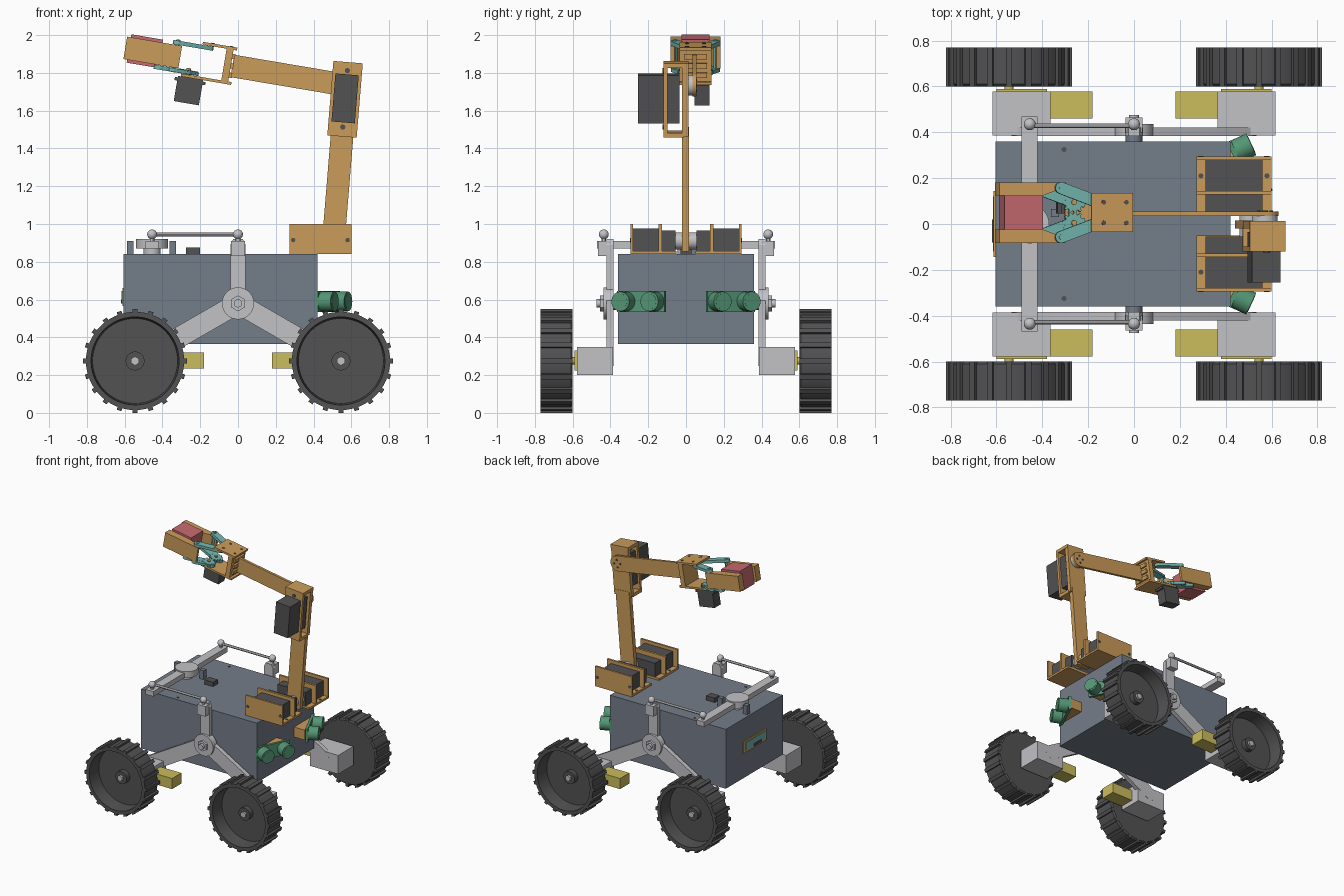
import bpy, bmesh, math
from mathutils import Matrix, Vector

if "Cube" in bpy.data.objects:
    bpy.data.objects.remove(bpy.data.objects["Cube"])


def material(name, r, g, b):
    lin = [((c / 255 + 0.055) / 1.055) ** 2.4 for c in (r, g, b)]
    m = bpy.data.materials.new(name)
    m.diffuse_color = (*lin, 1)
    m.use_nodes = True
    m.node_tree.nodes["Principled BSDF"].inputs["Base Color"].default_value = m.diffuse_color
    return m


BODY = material("slate", 116, 125, 138)
METAL = material("light_grey", 194, 194, 198)
ORANGE = material("orange_plastic", 203, 156, 90)
DARK = material("charcoal", 82, 82, 84)
YELLOW = material("yellow", 203, 188, 92)
GREEN = material("green", 84, 150, 116)
TEAL = material("teal", 116, 182, 176)
RED = material("red", 198, 106, 112)
rounded = []


def finish(name, bm, mat, M=None, smooth=False):
    if M is not None:
        bm.transform(M)
    bmesh.ops.recalc_face_normals(bm, faces=bm.faces)
    me = bpy.data.meshes.new(name)
    bm.to_mesh(me)
    bm.free()
    ob = bpy.data.objects.new(name, me)
    me.materials.append(mat)
    bpy.context.collection.objects.link(ob)
    if smooth:
        rounded.append(ob)
    return ob


def box(name, lo, hi, mat, M=None):
    bm = bmesh.new()
    bmesh.ops.create_cube(bm, size=1)
    for v in bm.verts:
        v.co = [(a + b) / 2 + c * (b - a) for a, b, c in zip(lo, hi, v.co)]
    return finish(name, bm, mat, M)


def cyl(name, p, q, r, mat, n=32, M=None):
    p, q = Vector(p), Vector(q)
    bm = bmesh.new()
    bmesh.ops.create_cone(bm, cap_ends=True, segments=n, radius1=r, radius2=r, depth=(q - p).length)
    bm.transform(Matrix.Translation((p + q) / 2) @ (q - p).to_track_quat('Z', 'Y').to_matrix().to_4x4())
    return finish(name, bm, mat, M, n > 8)


def ball(name, p, r, mat):
    bm = bmesh.new()
    bmesh.ops.create_uvsphere(bm, u_segments=20, v_segments=12, radius=r)
    return finish(name, bm, mat, Matrix.Translation(p), True)


def prism(name, pts, z0, z1, mat, M=None, smooth=False):
    bm = bmesh.new()
    f = bm.faces.new([bm.verts.new((x, y, z0)) for x, y in pts])
    ext = bmesh.ops.extrude_face_region(bm, geom=[f])
    bmesh.ops.translate(bm, vec=(0, 0, z1 - z0), verts=[v for v in ext['geom'] if isinstance(v, bmesh.types.BMVert)])
    return finish(name, bm, mat, M, smooth)


def link(name, p, q, r, z0, z1, mat, M=None):
    # flat bar with round ends
    a = math.atan2(q[1] - p[1], q[0] - p[0])
    pts = []
    for c, s in ((q, a - math.pi / 2), (p, a + math.pi / 2)):
        pts += [(c[0] + r * math.cos(s + i * math.pi / 10), c[1] + r * math.sin(s + i * math.pi / 10)) for i in range(11)]
    return prism(name, pts, z0, z1, mat, M, True)


def wheel(x, s):
    # cup shaped wheel, open to the outside
    prof = [(0.001, .60), (.25, .60), (.26, .61), (.26, .77), (.233, .77), (.225, .66), (.06, .66), (.001, .66)]
    bm = bmesh.new()
    n = 60
    rings = [[bm.verts.new((r * math.cos(t * 2 * math.pi / n), y * s, r * math.sin(t * 2 * math.pi / n)))
              for t in range(n)] for r, y in prof]
    for a, b in zip(rings, rings[1:]):
        for i in range(n):
            bm.faces.new((a[i], a[(i + 1) % n], b[(i + 1) % n], b[i]))
    finish("wheel", bm, DARK, Matrix.Translation((x, 0, .275)), True)
    y0, y1 = sorted((.60 * s, .77 * s))
    for i in range(20):
        M = Matrix.Translation((x, 0, .275)) @ Matrix.Rotation(i * math.pi / 10, 4, 'Y')
        box("wheel_tread", (-.013, y0, -.275), (.013, y1, -.25), DARK, M)
    cyl("wheel_hub", (x, .65 * s, .275), (x, .70 * s, .275), .05, DARK)
    cyl("axle_nut", (x, .69 * s, .275), (x, .715 * s, .275), .024, METAL, 6)
    cyl("axle", (x, .57 * s, .275), (x, .61 * s, .275), .02, YELLOW, 16)


# main body
box("body", (-.605, -.36, .365), (.42, .36, .84), BODY)
for s in (-1, 1):
    cyl("body_screw", (-.305, .325 * s, .83), (-.305, .325 * s, .842), .011, DARK, 16)
box("top_switch", (-.275, -.03, .84), (-.2, .03, .875), DARK)
box("port_frame", (-.612, -.145, .565), (-.60, .145, .66), ORANGE)
box("port_panel", (-.616, -.12, .58), (-.61, .12, .645), TEAL)
box("port_slot", (-.619, -.08, .58), (-.615, .02, .60), DARK)

# differential bar on the lid
box("differential_bar", (-.49, -.47, .87), (-.42, .47, .91), METAL)
cyl("bar_disc", (-.455, 0, .87), (-.455, 0, .92), .085, METAL)
cyl("bar_post", (-.455, 0, .84), (-.455, 0, .88), .045, METAL)
for x in (-.57, -.345):
    box("bar_stop", (x - .018, .03, .84), (x + .018, .066, .91), BODY)

XZ = Matrix.Rotation(math.pi / 2, 4, 'X')  # drawing plane (x, z), depth to -y
for s in (-1, 1):
    # rocker suspension
    d0, d1 = sorted((-.385 * s, -.42 * s))
    for e in (-1, 1):
        link("rocker_arm", (0, .58), (.48 * e, .303), .055, d0, d1, METAL, XZ)
    prism("rocker_upright", [(-.04, .58), (.04, .58), (.04, .89), (.025, .92), (-.025, .92), (-.04, .89)], d0, d1, METAL, XZ)
    y0, y1 = sorted((.40 * s, .465 * s))
    box("rocker_top_block", (-.036, y0, .83), (.036, y1, .91), METAL)
    cyl("rocker_disc", (0, .385 * s, .58), (0, .437 * s, .58), .085, METAL)
    cyl("rocker_shaft", (0, .355 * s, .58), (0, .39 * s, .58), .036, BODY)
    cyl("rocker_nut", (0, .43 * s, .58), (0, .455 * s, .58), .042, METAL, 6)
    cyl("rocker_bolt", (0, .43 * s, .58), (0, .475 * s, .58), .022, METAL, 16)
    # tie rod and ball joints
    for x in (-.455, 0):
        ball("ball_joint", (x, .435 * s, .945), .026, METAL)
        cyl("ball_stud", (x, .435 * s, .89), (x, .435 * s, .945), .012, METAL, 12)
    cyl("tie_rod", (-.455, .428 * s, .945), (0, .428 * s, .945), .01, METAL, 12)
    # drive units and wheels
    for e in (-1, 1):
        def mirrored(name, a, b, mat):
            lo = [min(u * k, v * k) for u, v, k in zip(a, b, (e, s, 1))]
            hi = [max(u * k, v * k) for u, v, k in zip(a, b, (e, s, 1))]
            box(name, lo, hi, mat)
        mirrored("motor_housing", (.365, .386, .2), (.617, .577, .35), METAL)
        mirrored("gear_motor", (.18, .46, .235), (.38, .577, .32), YELLOW)
        mirrored("gearbox_face", (.38, .57, .225), (.6, .59, .33), YELLOW)
        wheel(.545 * e, s)
    # range sensors on wedge mounts
    a = math.radians(25) * s
    n, t = Vector((math.cos(a), math.sin(a), 0)), Vector((-math.sin(a), math.cos(a), 0)) * s
    prism("sensor_wedge", [(.415, .11 * s), (.515, .11 * s), (.42, .33 * s)], .55, .63, ORANGE)
    M = Matrix.Translation((.47, .235 * s, .59)) @ Matrix.Rotation(a, 4, 'Z')
    box("sensor_board", (-.008, -.138, -.055), (.012, .138, .055), GREEN, M)
    for k in (-.085, .085):
        cyl("sensor_eye", (.01, k, 0), (.085, k, 0), .052, GREEN, 28, M)
        cyl("sensor_lens", (.08, k, 0), (.087, k, 0), .04, GREEN, 28, M)
    # arm base brackets with servos
    def part(name, x0, x1, ya, yb, z0, z1, mat):
        box(name, (x0, min(ya * s, yb * s), z0), (x1, max(ya * s, yb * s), z1), mat)
    part("base_floor", .272, .6, .05, .295, .84, .856, ORANGE)
    for ya, yb in ((.28, .295), (.128, .145)):
        part("base_wall", .272, .6, ya, yb, .84, 1.0, ORANGE)
    part("base_outer_servo", .312, .56, .145, .28, .856, .975, DARK)
    part("base_inner_servo", .312, .56, .055, .128, .856, .965, DARK)
    for x in (.292, .58):
        cyl("base_screw", (x, .29 * s, .915), (x, .2975 * s, .915), .012, DARK, 12)
        cyl("floor_screw", (x, .21 * s, .85), (x, .21 * s, .858), .011, DARK, 12)
    cyl("shoulder_horn", (.505, .015 * s, .91), (.505, .055 * s, .91), .045, METAL)

# lower arm link, leaning slightly
L = Matrix.Translation((.505, 0, .91)) @ Matrix.Rotation(math.radians(4.7), 4, 'Y')
box("lower_arm", (-.06, -.02, -.05), (.06, .015, .60), ORANGE, L)
box("lower_arm_head", (-.075, -.02, .56), (.075, .012, .95), ORANGE, L)
# elbow bracket and servo
box("elbow_plate", (-.078, -.12, .555), (.078, -.098, .95), ORANGE, L)
box("elbow_cap", (-.078, -.12, .925), (.078, .012, .95), ORANGE, L)
box("elbow_foot", (-.078, -.12, .555), (.078, -.01, .58), ORANGE, L)
box("elbow_servo", (-.062, -.255, .63), (.062, -.035, .885), DARK, L)
for z in (.605, .905):
    cyl("elbow_screw", (0, -.125, z), (0, -.11, z), .014, DARK, 12, L)
cyl("elbow_horn", (.572, .01, 1.735), (.572, .036, 1.735), .055, METAL)

# forearm, tilted down to the elbow
F = Matrix.Translation((-.02, .05, 1.835)) @ Matrix.Rotation(math.radians(9.6), 4, 'Y')
FX = F @ XZ
link("forearm", (.6, 0), (.25, 0), .06, -.005, .015, ORANGE, FX)
box("forearm_front", (-.01, -.015, -.06), (.3, .005, .06), ORANGE, F)
for i in range(4):
    u, v = .6 + .028 * math.cos(i * math.pi / 2), .028 * math.sin(i * math.pi / 2)
    cyl("forearm_screw", (u, 0, v), (u, .009, v), .008, DARK, 10, F)

# gripper mount
box("mount_top", (-.185, -.085, .085), (0, .085, .1), ORANGE, F)
box("mount_bottom", (-.27, -.085, -.1), (0, .085, -.085), ORANGE, F)
box("mount_back", (-.055, -.085, -.1), (-.018, .085, .1), ORANGE, F)
for z in (-.05, 0, .05):
    box("mount_rib", (-.02, -.06, z - .014), (-.004, .06, z + .014), ORANGE, F)
for x in (-.13, -.03):
    for y in (-.045, .045):
        cyl("mount_screw", (x, y, .095), (x, y, .103), .01, DARK, 12, F)
box("gripper_servo", (-.285, -.005, -.235), (-.15, .075, -.1), DARK, F)
box("gripper_servo_ears", (-.30, -.005, -.125), (-.135, .075, -.108), DARK, F)

# gripper jaws, linkage and gears
for s in (-1, 1):
    jaw = [(-.585, .075), (-.39, .075), (-.29, .112), (-.29, .132), (-.585, .132)]
    prism("jaw", [(x, y * s) for x, y in jaw], -.06, .06, ORANGE, F)
    link("upper_finger_link", (-.315, .107 * s), (-.15, .045 * s), .026, .062, .084, TEAL, F)
    link("lower_finger_link", (-.395, .103 * s), (-.24, .045 * s), .024, -.084, -.062, TEAL, F)
    link("jaw_link", (-.315, .107 * s), (-.20, .05 * s), .022, -.083, -.063, TEAL, F)
    cyl("finger_pin", (-.315, .107 * s, -.085), (-.315, .107 * s, .09), .011, TEAL, 12, F)
    gear = []
    for i in range(48):
        r = .05 if i % 4 < 2 else .038
        w = (i + .5 + (0 if s > 0 else 2)) * math.pi / 24
        gear.append((-.235 + r * math.cos(w), .045 * s + r * math.sin(w)))
    prism("gripper_gear", gear, -.082, -.06, TEAL, F)
    cyl("gear_pin", (-.235, .045 * s, -.1), (-.235, .045 * s, -.05), .012, ORANGE, 12, F)
box("held_block", (-.565, -.075, -.076), (-.395, .075, .076), RED, F)

# smooth round parts, keep sharp edges
bpy.ops.object.select_all(action='DESELECT')
for ob in rounded:
    ob.select_set(True)
bpy.context.view_layer.objects.active = rounded[0]
bpy.ops.object.shade_smooth_by_angle(angle=math.radians(30))
